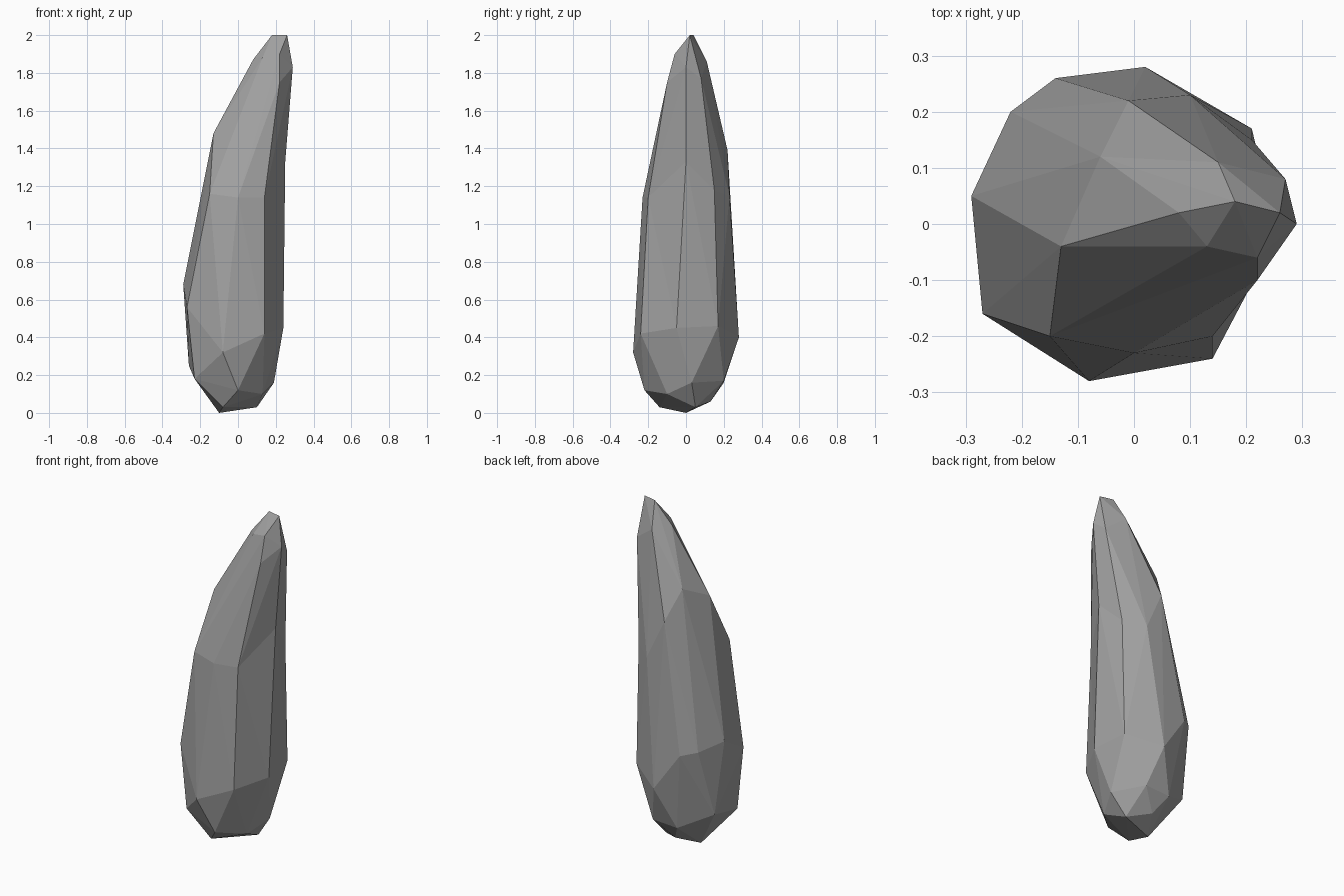
import bpy
import bmesh
from mathutils import Vector

# Remove the default cube only
cube = bpy.data.objects.get("Cube")
if cube:
    bpy.data.objects.remove(cube, do_unlink=True)


def flat_material(name, colour):
    material = bpy.data.materials.new(name)
    material.use_nodes = True
    material.diffuse_color = colour
    shader = material.node_tree.nodes["Principled BSDF"]
    shader.inputs["Base Color"].default_value = colour
    shader.inputs["Roughness"].default_value = 0.9
    return material


def lean(height):
    """Sideways bow of the stone, so that its right flank is slightly hollow."""
    return 0.08 * (height - 1.1) ** 2


def faceted_stone(name, corner_groups, material):
    """Wrap the corners in a skin of flat facets, then bow the whole stone."""
    bm = bmesh.new()
    for group in corner_groups:
        for x, y, z in group:
            bm.verts.new(Vector((x - lean(z), y, z)))
    hull = bmesh.ops.convex_hull(bm, input=bm.verts[:])
    spare = {item for item in hull["geom_interior"] + hull["geom_unused"]
             if isinstance(item, bmesh.types.BMVert)}
    bmesh.ops.delete(bm, geom=list(spare), context="VERTS")
    for vert in bm.verts:
        vert.co.x += lean(vert.co.z)
    bmesh.ops.recalc_face_normals(bm, faces=bm.faces[:])

    mesh = bpy.data.meshes.new(name)
    bm.to_mesh(mesh)
    bm.free()
    mesh.materials.append(material)
    stone = bpy.data.objects.new(name, mesh)
    bpy.context.collection.objects.link(stone)
    return stone


# Narrow leaning tip
tip = [(.18, .04, 2), (.26, .02, 2), (.08, .02, 1.87), (.13, -.04, 1.88),
       (.22, -.06, 1.9), (.29, 0, 1.83), (.27, .08, 1.77), (.15, .11, 1.86),
       (.22, -.1, 1.75)]

# Shoulders
shoulders = [(-.13, -.04, 1.48), (-.06, .12, 1.56), (-.01, .22, 1.39),
             (.25, 0, 1.33), (.1, .23, 1.15), (.21, .15, 1.18),
             (-.15, -.2, 1.16), (0, -.23, 1.14), (.14, -.2, 1.14)]

# Widest part of the body
belly = [(-.29, .05, .68), (-.22, .2, .65), (-.14, .26, .63),
         (-.27, -.16, .56), (.14, -.24, .42), (-.08, -.28, .32),
         (.24, -.05, .45), (.21, .17, .46), (.02, .28, .4)]

# Chipped base
base = [(-.26, .1, .25), (-.23, -.16, .18), (0, -.22, .12), (.13, -.1, .1),
        (.19, .03, .16), (.08, .2, .17), (-.08, .2, .16), (-.02, .13, .06),
        (-.08, -.14, .03), (.1, .05, .03), (-.1, 0, 0)]

grey = flat_material("stone_grey", (0.36, 0.36, 0.36, 1))
faceted_stone("standing_stone", [tip, shoulders, belly, base], grey)
